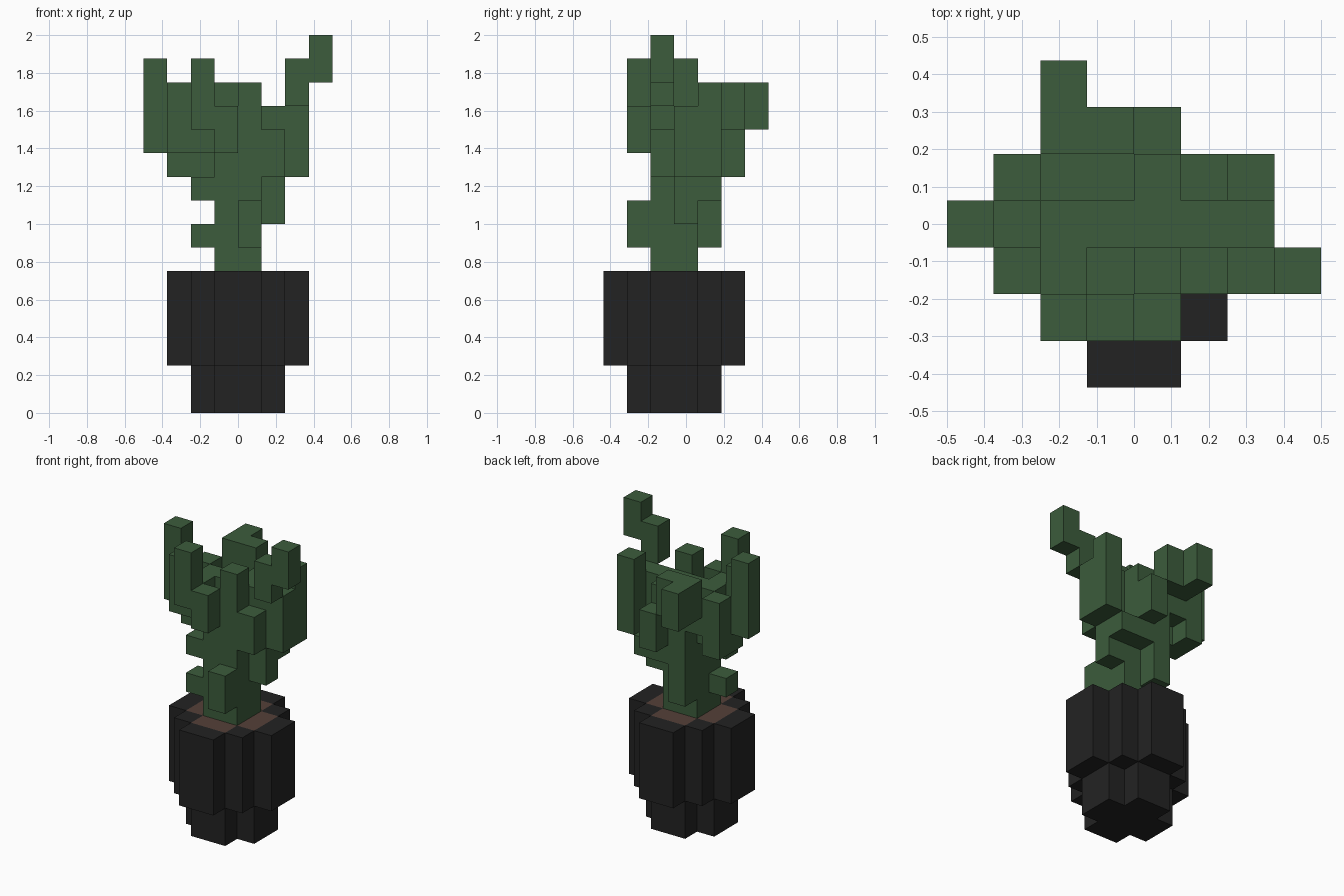
import bpy, bmesh, math
from mathutils import Vector

if "Cube" in bpy.data.objects:
    bpy.data.objects.remove(bpy.data.objects["Cube"], do_unlink=True)

U = 0.125                                  # block size
ORIGIN = Vector((-0.5, -0.4375, 0.0))      # corner of block (0, 0, 0)


def material(name, rgb):
    m = bpy.data.materials.new(name)
    m.use_nodes = True
    m.diffuse_color = (*rgb, 1)
    bsdf = next(n for n in m.node_tree.nodes if n.type == 'BSDF_PRINCIPLED')
    bsdf.inputs["Base Color"].default_value = (*rgb, 1)
    bsdf.inputs["Roughness"].default_value = 0.9
    return m


GREEN = material("cactus green", (0.045, 0.107, 0.045))
BLACK = material("pot black", (0.0165, 0.0165, 0.0165))
BROWN = material("soil brown", (0.089, 0.051, 0.040))


def cells(*boxes):
    """Blocks filled by boxes given as inclusive (i0, i1, j0, j1, k0, k1)."""
    return {(i, j, k) for a, b, c, d, e, f in boxes
            for i in range(a, b + 1) for j in range(c, d + 1) for k in range(e, f + 1)}


def disc(lo_i, lo_j, size, cut, k0, k1):
    """Stepped round slab: each row is shortened at its ends by cut."""
    return cells(*[(lo_i + c, lo_i + size - 1 - c, lo_j + r, lo_j + r, k0, k1)
                   for r, c in enumerate(cut)])


def block_part(name, filled, mat):
    """Mesh made of the outer faces of a set of blocks."""
    bm = bmesh.new()
    verts = {}

    def vert(p):
        if p not in verts:
            verts[p] = bm.verts.new(ORIGIN + Vector(p) * U)
        return verts[p]

    for c in sorted(filled):
        for axis in range(3):
            u, v = (axis + 1) % 3, (axis + 2) % 3
            for side in (0, 1):
                n = list(c)
                n[axis] += 2 * side - 1
                if tuple(n) in filled:
                    continue
                ring = []
                for du, dv in ((0, 0), (1, 0), (1, 1), (0, 1)):
                    p = list(c)
                    p[axis] += side
                    p[u] += du
                    p[v] += dv
                    ring.append(vert(tuple(p)))
                bm.faces.new(ring if side else ring[::-1])
    bmesh.ops.dissolve_limit(bm, angle_limit=math.radians(1),
                             verts=bm.verts[:], edges=bm.edges[:])
    me = bpy.data.meshes.new(name)
    bm.to_mesh(me)
    bm.free()
    me.materials.append(mat)
    ob = bpy.data.objects.new(name, me)
    bpy.context.collection.objects.link(ob)
    return ob


# Pot with a narrower foot, filled with soil up to the rim
soil = disc(2, 1, 4, (1, 0, 0, 1), 5, 5)
foot = disc(2, 1, 4, (1, 0, 0, 1), 0, 1)
body = disc(1, 0, 6, (2, 1, 0, 0, 1, 2), 2, 5)
block_part("pot", (foot | body) - soil, BLACK)
block_part("soil", soil, BROWN)

# Cactus: trunk, low buds and the branching crown
trunk = cells((3, 4, 2, 3, 6, 11))
buds = cells(
    (4, 4, 1, 1, 7, 8),      # front bud
    (2, 2, 2, 2, 7, 7),      # right bud
    (3, 3, 4, 4, 7, 11),     # back rib
    (5, 5, 3, 3, 8, 9),      # left bud
    (4, 5, 4, 4, 9, 9),
    (2, 2, 2, 2, 9, 9),
)
crown = cells(
    (2, 6, 3, 3, 12, 12),    # middle plate
    (2, 2, 3, 3, 10, 11),
    (2, 2, 2, 2, 11, 12),
    (4, 4, 2, 2, 12, 13),    # centre arm
    (4, 4, 4, 4, 10, 12),
)
right_arms = cells(
    (1, 1, 3, 3, 10, 11),
    (0, 0, 3, 3, 11, 14),    # outer arm
    (1, 1, 2, 2, 11, 13),
    (1, 1, 4, 4, 10, 12),
)
left_arms = cells(
    (5, 5, 2, 2, 10, 11),
    (5, 6, 3, 3, 10, 11),
    (6, 6, 4, 4, 10, 13),
    (6, 6, 2, 2, 13, 14),    # stepped tip
    (7, 7, 2, 2, 14, 15),
)
front_arms = cells((3, 3, 1, 1, 11, 12), (2, 2, 1, 1, 12, 14))
back_arms = cells(
    (4, 4, 5, 5, 10, 11),
    (2, 2, 4, 4, 11, 11),
    (2, 3, 5, 5, 12, 13),
    (2, 2, 6, 6, 12, 13),
)
block_part("cactus", trunk | buds | crown | right_arms | left_arms
           | front_arms | back_arms, GREEN)
